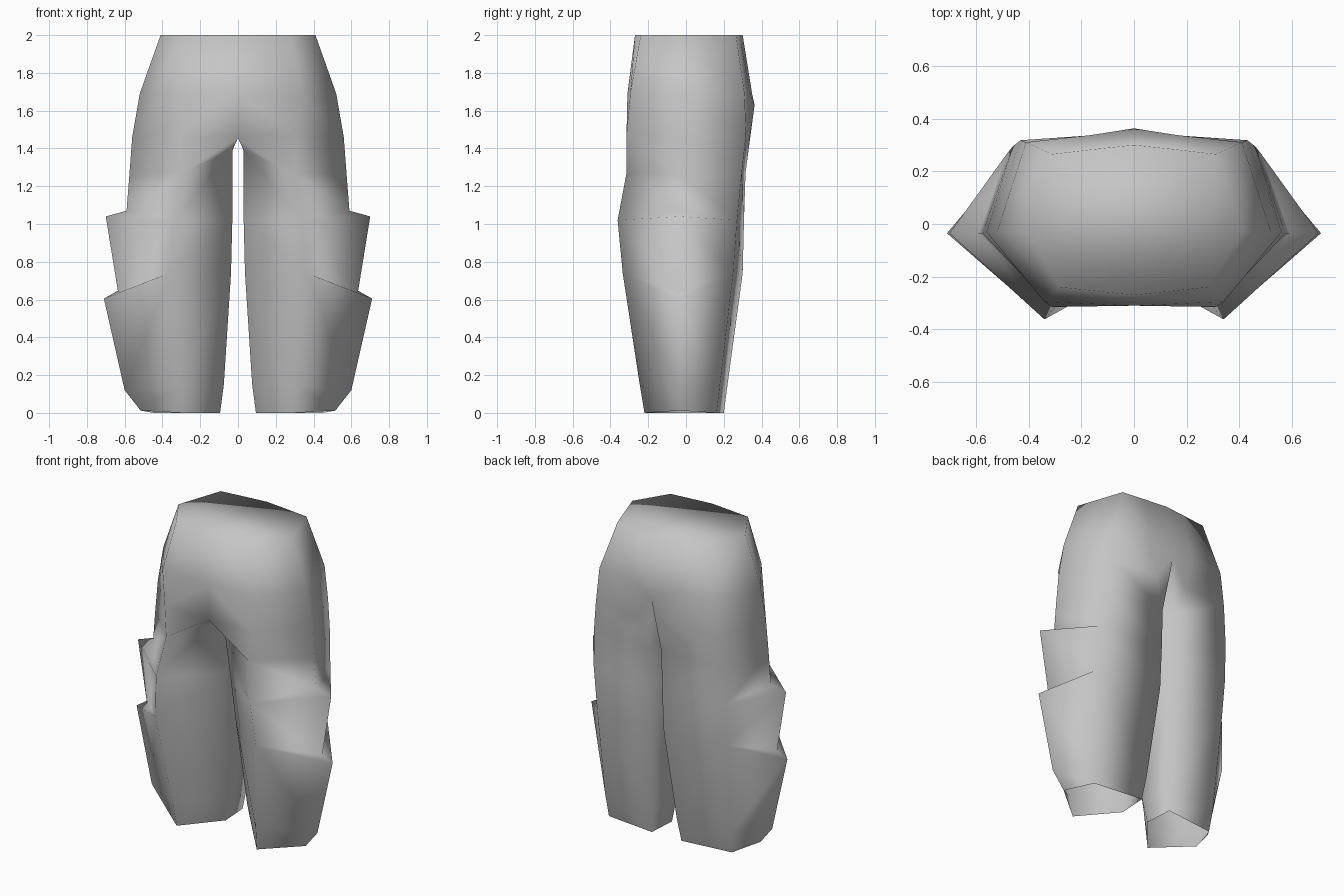
import bpy, bmesh

if "Cube" in bpy.data.objects:
    bpy.data.objects.remove(bpy.data.objects["Cube"])

grey = bpy.data.materials.new("grey_cloth")
grey.diffuse_color = (0.56, 0.56, 0.56, 1)
grey.use_nodes = True
grey.node_tree.nodes["Principled BSDF"].inputs["Base Color"].default_value = grey.diffuse_color

bm = bmesh.new()


def ring(points):
    return [bm.verts.new(p) for p in points]


def bridge(a, b):
    for i in range(len(a) - 1):
        bm.faces.new((a[i], b[i], b[i + 1], a[i + 1]))


# Hips, right half, from front centre round to back centre
hip_rows = [
    [(0, -.27, 2), (.28, -.24, 2), (.41, -.03, 2),
     (.31, .265, 2), (.15, .284, 2), (0, .30, 2)],
    [(0, -.31, 1.69), (.34, -.295, 1.69), (.52, -.03, 1.69),
     (.41, .31, 1.69), (.16, .338, 1.69), (0, .35, 1.69)],
    [(0, -.30, 1.455), (.31, -.315, 1.47), (.56, -.03, 1.46),
     (.43, .318, 1.47), (.11, .34, 1.47), (0, .363, 1.63)],
]
hips = [ring(row) for row in hip_rows]
for a, b in zip(hips, hips[1:]):
    bridge(a, b)
bm.faces.new(hips[0])  # waist cap

# Five-sided leg with two pocket ledges that jut out at the side:
# z, side z, inner xy, side x, front corner xy, back corner xy, inner back y
leg_rows = [
    (1.27, 1.26, .03, -.19, .575, .30, -.315, .46, .295, .315),
    (1.02, 1.07, .03, -.12, .59, .34, -.362, .48, .27, .307),
    (1.02, 1.04, .03, -.12, .70, .34, -.362, .48, .27, .307),
    (.74, .64, .037, -.08, .635, .365, -.335, .47, .25, .30),
    (.74, .605, .037, -.08, .71, .365, -.335, .47, .25, .30),
    (.15, .12, .075, -.01, .60, .30, -.245, .46, .18, .22),
    (0, .012, .095, .01, .515, .29, -.22, .445, .162, .20),
]
legs = []
for z, zs, xi, yi, xs, xf, yf, xb, yb, ybi in leg_rows:
    legs.append(ring([
        (xf, yf, z), (xs, -.035, zs), (xb, yb, z),
        (xi + .012, ybi, z), (xi, yi, z + .12 * (z > 1.2))]))
for a, b in zip(legs, legs[1:]):
    bridge(a + a[:1], b + b[:1])

# Crotch joins the hips to the leg
h, g = hips[-1], legs[0]
c = bm.verts.new((0, .08, 1.46))
bridge(h[1:5], g[:4])
for tri in ((h[0], g[0], h[1]), (h[0], g[4], g[0]), (h[5], h[4], g[3]),
            (h[5], g[3], g[4]), (h[0], c, g[4]), (c, h[5], g[4])):
    bm.faces.new(tri)

# Mirror to the left half and weld the seam and the shared ledge corners
bmesh.ops.mirror(bm, geom=bm.verts[:] + bm.edges[:] + bm.faces[:],
                 axis='X', merge_dist=.001)
bmesh.ops.remove_doubles(bm, verts=bm.verts, dist=.001)
# Merge the two waist halves into one cap
seam = [e for e in bm.edges if all(abs(v.co.x) < .001 and v.co.z > 1.99 for v in e.verts)]
bmesh.ops.dissolve_edges(bm, edges=seam)
# The hems stay open
bmesh.ops.recalc_face_normals(bm, faces=bm.faces)
for f in bm.faces:
    f.smooth = True

mesh = bpy.data.meshes.new("trousers")
bm.to_mesh(mesh)
bm.free()
mesh.materials.append(grey)
trousers = bpy.data.objects.new("trousers", mesh)
bpy.context.collection.objects.link(trousers)
